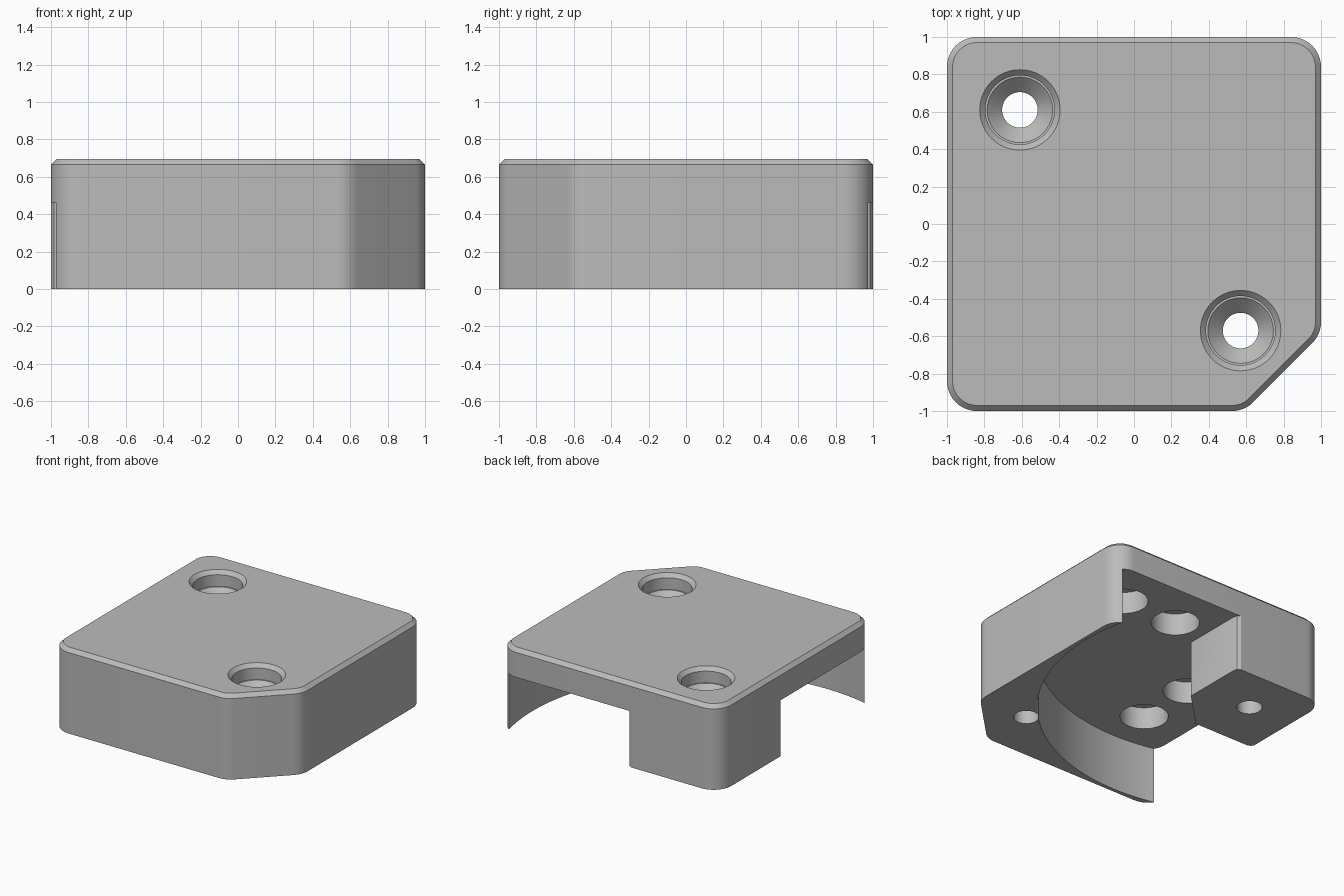
import bpy, bmesh, math
from mathutils import Vector

cube = bpy.data.objects.get("Cube")
if cube:
    bpy.data.objects.remove(cube, do_unlink=True)

grey = bpy.data.materials.new("plain grey")
grey.use_nodes = True
GREY = (0.5, 0.5, 0.5, 1)
grey.diffuse_color = GREY
grey.node_tree.nodes["Principled BSDF"].inputs["Base Color"].default_value = GREY

TOP, CEILING, CHAMFER = 0.695, 0.46, 0.03


def finish(name, bm):
    bmesh.ops.recalc_face_normals(bm, faces=bm.faces)
    mesh = bpy.data.meshes.new(name)
    bm.to_mesh(mesh)
    bm.free()
    mesh.materials.append(grey)
    obj = bpy.data.objects.new(name, mesh)
    bpy.context.collection.objects.link(obj)
    return obj


def stack(name, rings):
    """Closed solid skinned through equal-length rings of 3D points."""
    bm = bmesh.new()
    loops = [[bm.verts.new(p) for p in ring] for ring in rings]
    n = len(loops[0])
    for low, high in zip(loops, loops[1:]):
        for i in range(n):
            j = (i + 1) % n
            bm.faces.new((low[i], low[j], high[j], high[i]))
    bm.faces.new(loops[0][::-1])
    bm.faces.new(loops[-1])
    return finish(name, bm)


def prism(name, points, z0, z1):
    return stack(name, [[(x, y, z) for x, y in points] for z in (z0, z1)])


def circle(cx, cy, r, n=64):
    return [(cx + r * math.cos(math.tau * i / n), cy + r * math.sin(math.tau * i / n))
            for i in range(n)]


def rounded(corners, r, steps=10):
    """Fillet every corner of a counter-clockwise convex outline."""
    out = []
    for i, c in enumerate(corners):
        c = Vector(c)
        a = (Vector(corners[i - 1]) - c).normalized()
        b = (Vector(corners[(i + 1) % len(corners)]) - c).normalized()
        half = a.angle(b) / 2
        centre = c + (a + b).normalized() * r / math.sin(half)
        start = c + a * r / math.tan(half) - centre
        first = math.atan2(start.y, start.x)
        sweep = math.pi - 2 * half
        for k in range(steps + 1):
            t = first + sweep * k / steps
            out.append((centre.x + r * math.cos(t), centre.y + r * math.sin(t)))
    return out


def subtract(target, cutter):
    cutter.hide_render = True
    mod = target.modifiers.new("cut", "BOOLEAN")
    mod.operation, mod.solver, mod.object = "DIFFERENCE", "EXACT", cutter
    bpy.context.view_layer.objects.active = target
    bpy.ops.object.modifier_apply(modifier=mod.name)
    bpy.data.objects.remove(cutter, do_unlink=True)


# Outer body: rounded square with one clipped corner and a chamfered top rim
def outline(inset):
    e = 1 - inset
    k = 0.59 - inset * math.tan(math.pi / 8)
    return rounded([(-e, -e), (k, -e), (e, -k), (e, e), (-e, e)], 0.16 - inset)


levels = [(0, 0), (0, TOP - CHAMFER), (CHAMFER, TOP)]
body = stack("cover_body", [[(x, y, z) for x, y in outline(i)] for i, z in levels])

# Underside pocket: a disc swung round the pivot, leaving the corner post
pocket = prism("pocket_cutter", circle(-0.61, 0.61, 1.58, 256), -0.2, CEILING)
side = [(-0.167, 0.46), (-0.167, 0.96), (-0.177, 0.985), (-0.2, 1.0), (-0.3, 1.03)]
mirrored = [(-y, -x) for x, y in side]
post = prism("corner_post_keeper", side + [(-1.03, 1.03)] + mirrored[::-1], -0.5, 1)
# the keeper stays inside the disc, so trim the rest of the disc past the post
subtract(pocket, post)
subtract(body, pocket)

# Blind round sockets in the pocket ceiling
for x, y in [(0.11, 0.61), (0.61, 0.61), (-0.61, -0.11), (-0.61, -0.61)]:
    subtract(body, prism("socket_cutter", circle(x, y, 0.18), CEILING - 0.1, CEILING + 0.18))

# Countersunk screw holes: through bore, cone, counterbore, chamfered mouth
profile = [(0.095, -0.1), (0.095, 0.49), (0.175, 0.57), (0.185, 0.57),
           (0.185, TOP - 0.03), (0.215, TOP), (0.215, TOP + 0.1)]
for x, y in [(-0.61, 0.61), (0.57, -0.57)]:
    rings = [[(px, py, z) for px, py in circle(x, y, r)] for r, z in profile]
    subtract(body, stack("screw_hole_cutter", rings))

# Smooth the curved walls, keep the edges crisp
bpy.ops.object.select_all(action="DESELECT")
body.select_set(True)
bpy.context.view_layer.objects.active = body
bpy.ops.object.shade_smooth_by_angle(angle=math.radians(30))
